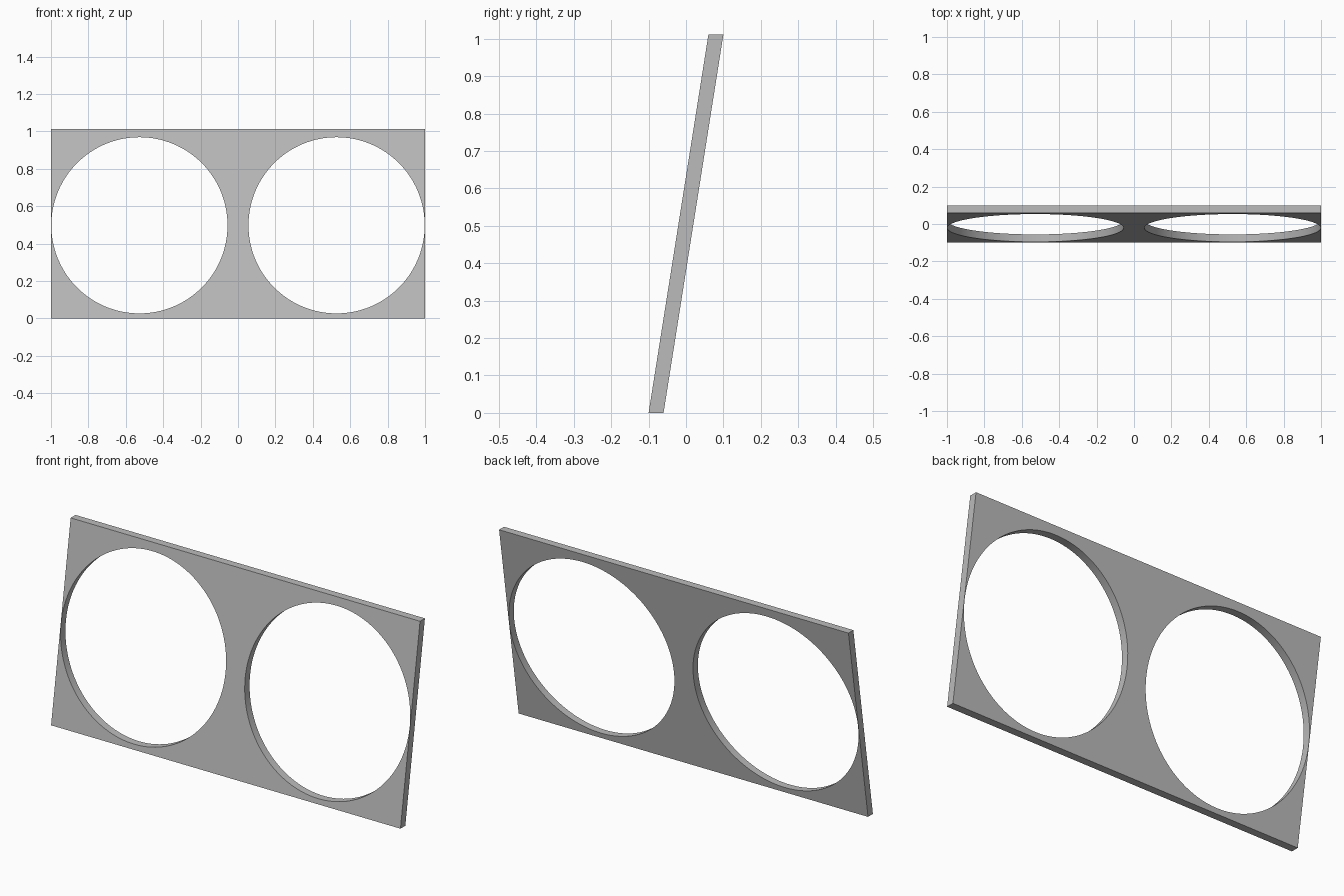
import bpy
import bmesh
from math import cos, sin, tau
from mathutils import Vector

if "Cube" in bpy.data.objects:
    bpy.data.objects.remove(bpy.data.objects["Cube"], do_unlink=True)

HEIGHT = 1.012
DEPTH = 0.04       # front to back
LEAN = 0.16        # backward shift from bottom to top
HOLE_X, HOLE_Z, HOLE_R = 0.527, 0.498, 0.471
SEGMENTS = 128

grey = bpy.data.materials.new("plain_grey")
grey.use_nodes = True
color = (0.5, 0.5, 0.5, 1)
grey.diffuse_color = color
grey.node_tree.nodes["Principled BSDF"].inputs["Base Color"].default_value = color


def add_loop(bm, points):
    """Add a closed outline in the front plane."""
    verts = [bm.verts.new((x, 0, z)) for x, z in points]
    return [bm.edges.new((a, b)) for a, b in zip(verts, verts[1:] + verts[:1])]


# Outline of the plate with two round openings
bm = bmesh.new()
edges = add_loop(bm, [(-1, 0), (1, 0), (1, HEIGHT), (-1, HEIGHT)])
for side in (-1, 1):
    edges += add_loop(bm, [(side * HOLE_X + HOLE_R * cos(tau * i / SEGMENTS),
                            HOLE_Z + HOLE_R * sin(tau * i / SEGMENTS))
                           for i in range(SEGMENTS)])
bmesh.ops.triangle_fill(bm, edges=edges, use_beauty=True, normal=Vector((0, -1, 0)))

# Thickness, then lean the plate back while top and bottom stay level
back = bmesh.ops.extrude_face_region(bm, geom=bm.faces[:], use_keep_orig=True)
for v in back["geom"]:
    if isinstance(v, bmesh.types.BMVert):
        v.co.y = DEPTH
for v in bm.verts:
    v.co.y += LEAN * (v.co.z / HEIGHT - 0.5) - DEPTH / 2
bmesh.ops.recalc_face_normals(bm, faces=bm.faces[:])

mesh = bpy.data.meshes.new("leaning_plate")
bm.to_mesh(mesh)
bm.free()
mesh.materials.append(grey)
plate = bpy.data.objects.new("leaning_plate", mesh)
bpy.context.collection.objects.link(plate)

# Smooth opening walls with crisp rims
bpy.ops.object.select_all(action="DESELECT")
plate.select_set(True)
bpy.context.view_layer.objects.active = plate
bpy.ops.object.shade_smooth_by_angle()
